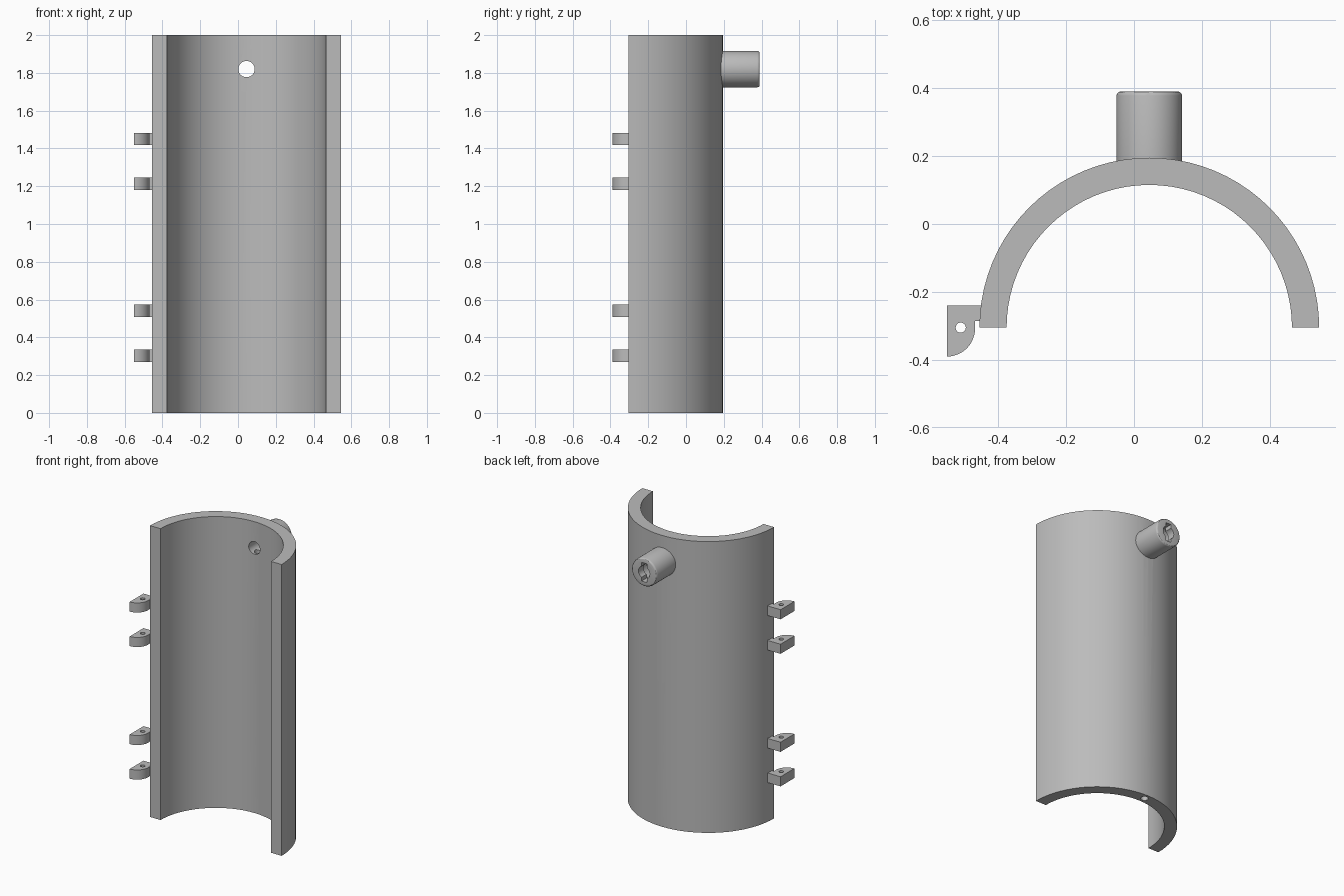
import bpy, bmesh, math
from mathutils import Matrix, Vector

if "Cube" in bpy.data.objects:
    bpy.data.objects.remove(bpy.data.objects["Cube"])

grey = bpy.data.materials.new("plain grey")
grey.use_nodes = True
colour = (0.5, 0.5, 0.5, 1)
grey.diffuse_color = colour
grey.node_tree.nodes["Principled BSDF"].inputs["Base Color"].default_value = colour

CX, CY = 0.045, -0.305          # axis of the half pipe
OUTER, INNER = 0.5, 0.42
KNOB_Z, KNOB_END = 1.82, 0.39


def arc(cx, cy, r, start, end, steps):
    angles = [math.radians(start + (end - start) * i / steps) for i in range(steps + 1)]
    return [(cx + r * math.cos(a), cy + r * math.sin(a)) for a in angles]


def prism(name, outline, z0, z1):
    """Extrude a plan outline upwards."""
    bm = bmesh.new()
    face = bm.faces.new([bm.verts.new((x, y, z0)) for x, y in outline])
    top = bmesh.ops.extrude_face_region(bm, geom=[face])["geom"]
    bmesh.ops.translate(bm, vec=(0, 0, z1 - z0),
                        verts=[v for v in top if isinstance(v, bmesh.types.BMVert)])
    return finish(name, bm)


def rod(name, r, start, end, sides=40):
    """Cylinder between two points."""
    start, end = Vector(start), Vector(end)
    axis = end - start
    turn = axis.to_track_quat('Z', 'Y').to_matrix().to_4x4()
    bm = bmesh.new()
    bmesh.ops.create_cone(bm, cap_ends=True, segments=sides, radius1=r, radius2=r,
                          depth=axis.length,
                          matrix=Matrix.Translation((start + end) / 2) @ turn)
    return finish(name, bm)


def box(name, centre, size):
    bm = bmesh.new()
    bmesh.ops.create_cube(bm, size=1,
                          matrix=Matrix.Translation(centre) @ Matrix.Diagonal((*size, 1)))
    return finish(name, bm)


def finish(name, bm):
    bmesh.ops.recalc_face_normals(bm, faces=bm.faces)
    mesh = bpy.data.meshes.new(name)
    bm.to_mesh(mesh)
    bm.free()
    mesh.materials.append(grey)
    obj = bpy.data.objects.new(name, mesh)
    bpy.context.collection.objects.link(obj)
    return obj


def activate(obj):
    bpy.ops.object.select_all(action='DESELECT')
    obj.select_set(True)
    bpy.context.view_layer.objects.active = obj


def cut(obj, *cutters):
    activate(obj)
    for cutter in cutters:
        mod = obj.modifiers.new("cut", 'BOOLEAN')
        mod.operation, mod.solver, mod.object = 'DIFFERENCE', 'EXACT', cutter
        bpy.ops.object.modifier_apply(modifier=mod.name)
        bpy.data.objects.remove(cutter)


def smooth(obj):
    activate(obj)
    bpy.ops.object.shade_smooth_by_angle(angle=math.radians(30))


# Half pipe with a cross bore and a channel running up inside the wall
shell = prism("half_pipe_shell",
              arc(CX, CY, OUTER, 0, 180, 40) + arc(CX, CY, INNER, 180, 0, 40), 0, 2)
channel_y = CY + (OUTER + INNER) / 2
cut(shell,
    rod("bore_cutter", 0.043, (CX, 0, KNOB_Z), (CX, 0.3, KNOB_Z)),
    rod("channel_cutter", 0.024, (CX, channel_y, -0.1), (CX, channel_y, KNOB_Z), 20))
smooth(shell)

# Hollow connector on the back, with a rounded rim
knob = rod("back_connector", 0.0965, (CX, 0.18, KNOB_Z), (CX, KNOB_END, KNOB_Z), 48)
bm = bmesh.new()
bm.from_mesh(knob.data)
rim = [e for e in bm.edges if all(v.co.y > KNOB_END - 0.01 for v in e.verts)]
bmesh.ops.bevel(bm, geom=rim, offset=0.012, segments=3, profile=0.5, affect='EDGES')
bm.to_mesh(knob.data)
bm.free()

# Keyed mouth opening into a wider twist-lock chamber
cut(knob,
    rod("bore_cutter", 0.043, (CX, 0.1, KNOB_Z), (CX, 0.5, KNOB_Z)),
    rod("chamber_cutter", 0.066, (CX, 0.27, KNOB_Z), (CX, 0.335, KNOB_Z)),
    box("key_cutter", (CX, 0.38, KNOB_Z), (0.04, 0.18, 0.128)))
smooth(knob)

# Four hinge lugs along one edge, each with a pin hole
lug_outline = [(-0.55, -0.24), (-0.445, -0.24), (-0.445, -0.285), (-0.468, -0.285)]
lug_outline += arc(-0.55, -0.308, 0.082, 0, -90, 12)
for i, z in enumerate((0.27, 0.507, 1.18, 1.417)):
    lug = prism(f"hinge_lug_{i + 1}", lug_outline, z, z + 0.066)
    cut(lug, rod("pin_cutter", 0.015, (-0.51, CY, z - 0.1), (-0.51, CY, z + 0.2), 20))
    smooth(lug)
